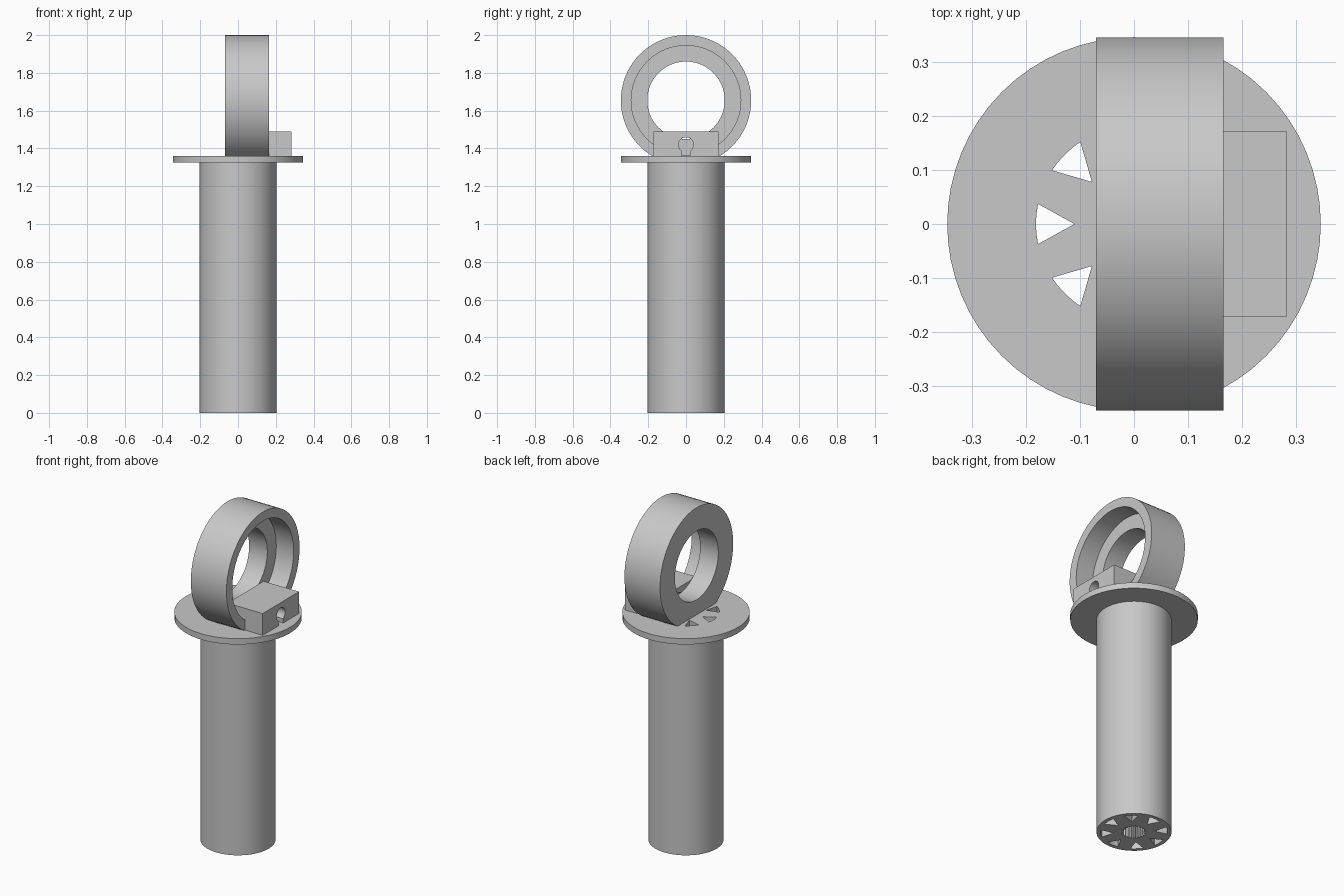
import bpy, bmesh
from math import sin, cos, pi, radians, asin

cube = bpy.data.objects.get("Cube")
if cube:
    bpy.data.objects.remove(cube, do_unlink=True)

grey = bpy.data.materials.new("plain grey")
grey.use_nodes = True
grey.diffuse_color = (0.58, 0.58, 0.58, 1)
grey.node_tree.nodes["Principled BSDF"].inputs["Base Color"].default_value = grey.diffuse_color


def arc(r, start=0, end=2 * pi, n=64, cu=0, cv=0):
    """Points on an arc; a full turn leaves out the repeated end point."""
    steps = n if end - start > 2 * pi - 1e-6 else n - 1
    return [(cu + r * cos(start + (end - start) * i / steps),
             cv + r * sin(start + (end - start) * i / steps)) for i in range(n)]


def prism(name, outlines, lo, hi, axis="z"):
    """Extrude outlines along z (points are x, y) or along x (points are y, z)."""
    bm = bmesh.new()
    for outline in outlines:
        place = (lambda u, v, h: (u, v, h)) if axis == "z" else (lambda u, v, h: (h, u, v))
        face = bm.faces.new([bm.verts.new(place(u, v, lo)) for u, v in outline])
        top = bmesh.ops.extrude_face_region(bm, geom=[face])["geom"]
        shift = place(0, 0, hi - lo)
        bmesh.ops.translate(bm, vec=shift, verts=[g for g in top if isinstance(g, bmesh.types.BMVert)])
    bmesh.ops.recalc_face_normals(bm, faces=bm.faces)
    mesh = bpy.data.meshes.new(name)
    bm.to_mesh(mesh)
    bm.free()
    obj = bpy.data.objects.new(name, mesh)
    bpy.context.collection.objects.link(obj)
    mesh.materials.append(grey)
    return obj


def activate(obj):
    bpy.ops.object.select_all(action="DESELECT")
    obj.select_set(True)
    bpy.context.view_layer.objects.active = obj


def cut(obj, *cutters):
    for cutter in cutters:
        cutter.hide_render = True
        mod = obj.modifiers.new("cut", "BOOLEAN")
        mod.operation, mod.solver, mod.object = "DIFFERENCE", "EXACT", cutter
        activate(obj)
        bpy.ops.object.modifier_apply(modifier=mod.name)


PLATE_LOW, PLATE_TOP = 1.325, 1.36
RING_R, RING_Z = 0.345, 1.655
FLOOR_X = 0.05

# Shaft and round plate
shaft = prism("shaft", [arc(0.203)], 0, PLATE_LOW)
plate = prism("plate", [arc(RING_R)], PLATE_LOW, PLATE_TOP)

# Eight wedge channels that run the full length
wedges = []
for k in range(8):
    a = k * pi / 4
    wedges.append([(0.11 * cos(a), 0.11 * sin(a))]
                  + arc(0.181, a - radians(11.8), a + radians(11.8), 6))
channels = prism("channel_cutter", wedges, -0.1, 1.5)

# Splined blind bore in the shaft's end
teeth = 20
spline = []
for i in range(teeth * 4):
    r = 0.068 if i % 4 < 2 else 0.058
    a = 2 * pi * i / (teeth * 4)
    spline.append((r * cos(a), r * sin(a)))
bore = prism("spline_cutter", [spline], -0.1, 1.3)
cut(shaft, channels, bore)
cut(plate, channels)

# Upright ring, flat where it meets the plate
half = asin((RING_Z - PLATE_TOP) / RING_R)
ring = prism("ring", [arc(RING_R, -half, pi + half, 64, 0, RING_Z)], -0.07, 0.165, "x")
hole = prism("ring_hole_cutter", [arc(0.205, cv=RING_Z)], -0.2, 0.4, "x")
recess = prism("ring_recess_cutter", [arc(0.29, cv=RING_Z)], FLOOR_X, 0.4, "x")
cut(ring, hole, recess)

# Block with a keyhole slot, seated in the ring's recess
block = prism("block", [[(-0.171, PLATE_TOP), (0.171, PLATE_TOP), (0.171, 1.49), (-0.171, 1.49)]],
              FLOOR_X, 0.283, "x")
keyhole = [(0.021, 1.3)] + arc(0.04, radians(-58), radians(238), 14, 0, 1.42) + [(-0.021, 1.3)]
slot = prism("keyhole_cutter", [keyhole], -0.01, 0.4, "x")
cut(block, slot)

for helper in (channels, bore, hole, recess, slot):
    bpy.data.objects.remove(helper, do_unlink=True)

for part in (shaft, plate, ring, block):
    activate(part)
    bpy.ops.object.shade_smooth_by_angle(angle=radians(25))
